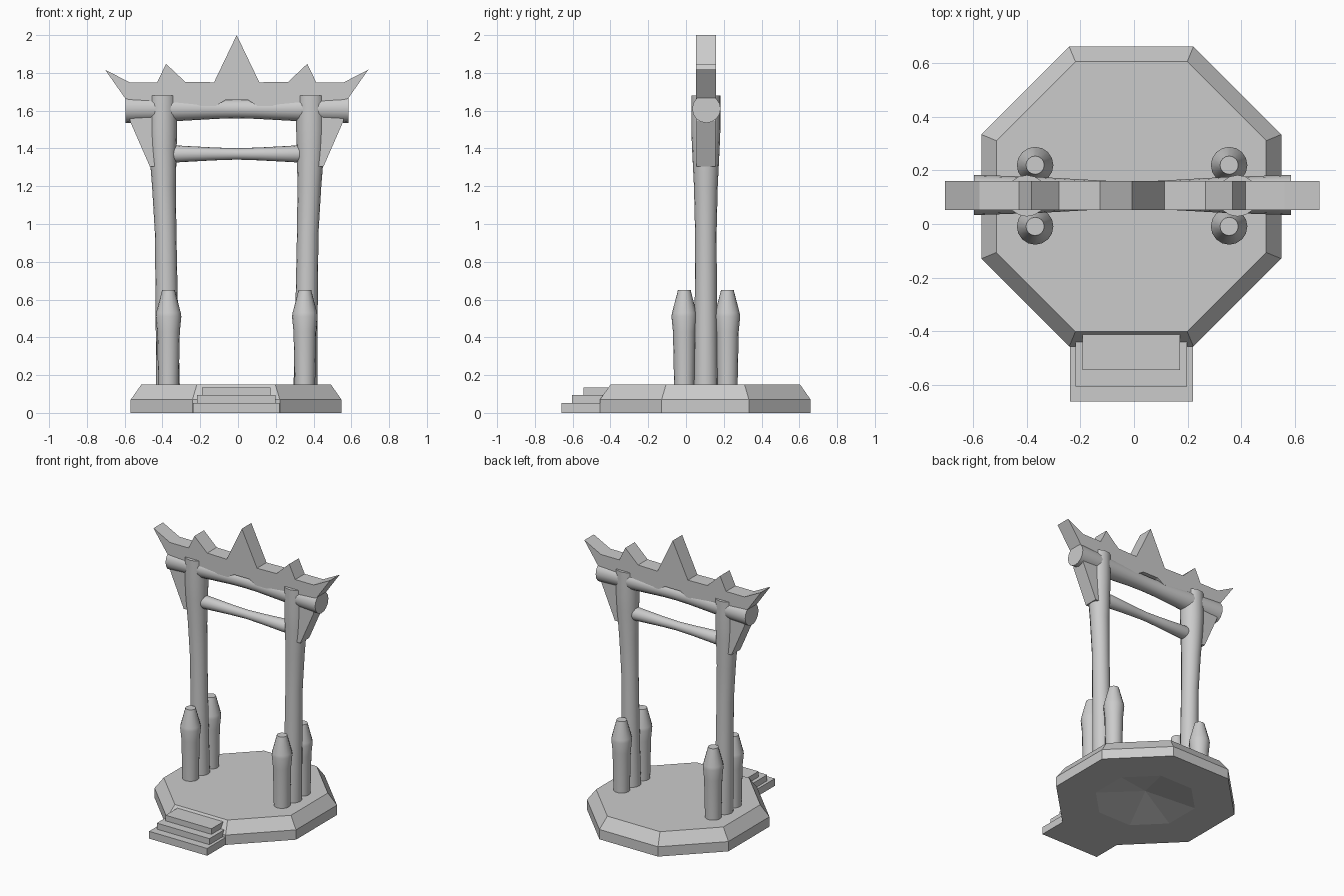
import bpy, bmesh
from math import cos, sin, pi, radians
from mathutils import Vector

if "Cube" in bpy.data.objects:
    bpy.data.objects.remove(bpy.data.objects["Cube"])

CX, CY = -0.007, 0.105   # axis of the gate


def finish(bm, name, smooth=False):
    bmesh.ops.remove_doubles(bm, verts=bm.verts, dist=1e-5)
    bmesh.ops.recalc_face_normals(bm, faces=bm.faces)
    me = bpy.data.meshes.new(name)
    bm.to_mesh(me)
    bm.free()
    ob = bpy.data.objects.new(name, me)
    bpy.context.collection.objects.link(ob)
    if smooth:
        bpy.context.view_layer.objects.active = ob
        ob.select_set(True)
        bpy.ops.object.shade_smooth_by_angle(angle=radians(30))
        ob.select_set(False)
    return ob


def lathe(name, rings, axis='Z', sides=16, turn=0.0, smooth=True):
    """Skin round rings given as (centre, radius); radius 0 makes a point."""
    bm = bmesh.new()
    loops = []
    for c, r in rings:
        loop = []
        for i in range(sides):
            a = 2 * pi * i / sides + turn
            u, v = r * cos(a), r * sin(a)
            off = Vector((u, v, 0)) if axis == 'Z' else Vector((0, u, v))
            loop.append(bm.verts.new(Vector(c) + off))
        loops.append(loop)
    for a, b in zip(loops, loops[1:]):
        for i in range(sides):
            j = (i + 1) % sides
            bm.faces.new((a[i], a[j], b[j], b[i]))
    for loop, (c, r) in ((loops[0], rings[0]), (loops[-1], rings[-1])):
        if r > 0:
            bm.faces.new(loop)
    bmesh.ops.dissolve_degenerate(bm, edges=bm.edges, dist=1e-5)
    return finish(bm, name, smooth)


def prism(name, outline, y0, y1):
    """Extrude an x/z outline along y."""
    bm = bmesh.new()
    face = bm.faces.new([bm.verts.new((x, y0, z)) for x, z in outline])
    ext = bmesh.ops.extrude_face_region(bm, geom=[face])['geom']
    bmesh.ops.translate(bm, vec=(0, y1 - y0, 0),
                        verts=[g for g in ext if isinstance(g, bmesh.types.BMVert)])
    return finish(bm, name)


# Octagonal base with chamfered rim and hollowed underside
k = 1 / cos(pi / 8)
lathe("base", [((-0.01, 0.102, z), r * k) for r, z in
               ((0, 0.07), (0.31, 0), (0.558, 0), (0.558, 0.07), (0.502, 0.15))],
      sides=8, turn=pi / 8, smooth=False)

# Front steps
for i, (half, front, back, top) in enumerate(((0.229, -0.66, -0.42, 0.052),
                                              (0.208, -0.604, -0.42, 0.095),
                                              (0.181, -0.543, -0.40, 0.135))):
    x = -0.01
    prism(f"step_{i + 1}", [(x - half, 0), (x + half, 0), (x + half, top), (x - half, top)],
          front, back)

for side, s in (("left", -1), ("right", 1)):
    # Tall post, leaning slightly outward toward the top
    lathe(f"{side}_post", [((CX + s * x, CY, z), r) for x, z, r in
                           ((0.364, 0.14, 0.063), (0.370, 0.55, 0.059), (0.376, 0.95, 0.057),
                            (0.385, 1.2, 0.063), (0.391, 1.4, 0.073), (0.392, 1.5, 0.077),
                            (0.392, 1.68, 0.077))])
    # Short guard posts in front of and behind it
    for place, y in (("front", -0.009), ("back", 0.219)):
        lathe(f"{side}_{place}_guard_post", [((CX + s * 0.361, y, z), r) for z, r in
              ((0.14, 0.054), (0.43, 0.060), (0.51, 0.068), (0.53, 0.065),
               (0.64, 0.036), (0.65, 0.034))])
    # Bracket under the beam end
    prism(f"{side}_bracket", [(CX + s * x, z) for x, z in
                              ((0.38, 1.305), (0.46, 1.305), (0.565, 1.545),
                               (0.565, 1.6), (0.38, 1.6))], 0.055, 0.155)

# Waisted cross beams
lathe("top_beam", [((CX + x, CY + 0.003, 1.61), r) for x, r in
                   ((-0.588, 0.075), (-0.33, 0.066), (-0.1, 0.053), (0, 0.051),
                    (0.1, 0.053), (0.33, 0.066), (0.592, 0.075))], axis='X')
lathe("lower_beam", [((CX + x, CY, 1.371), r) for x, r in
                     ((-0.345, 0.040), (-0.32, 0.045), (-0.12, 0.034), (0, 0.030),
                      (0.12, 0.034), (0.32, 0.045), (0.345, 0.040))], axis='X')

# Spiked crest board: right half outline, mirrored
half = [(0.12, 1.75), (0.273, 1.753), (0.374, 1.848), (0.421, 1.75), (0.567, 1.75),
        (0.697, 1.817), (0.59, 1.665), (0.45, 1.625), (0.11, 1.625), (0.06, 1.656)]
outline = [(0, 2.0)] + half + [(-x, z) for x, z in reversed(half)]
prism("crest_board", [(CX + x, z) for x, z in outline], 0.053, 0.16)
